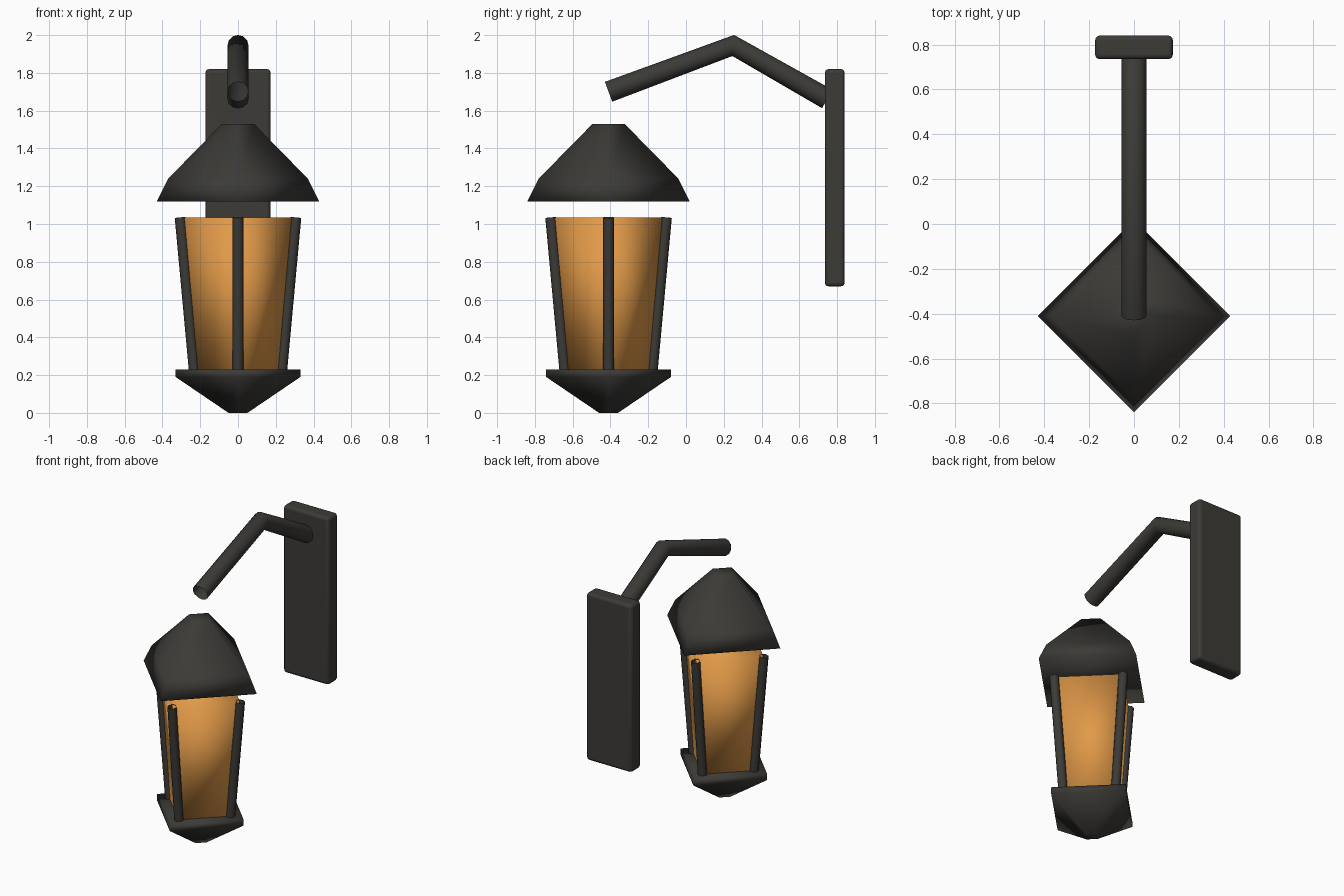
import bpy, bmesh, math
from mathutils import Vector

cube = bpy.data.objects.get("Cube")
if cube:
    bpy.data.objects.remove(cube, do_unlink=True)

LAMP_Y = -0.41


def material(name, color):
    mat = bpy.data.materials.new(name)
    mat.use_nodes = True
    mat.diffuse_color = color
    mat.node_tree.nodes["Principled BSDF"].inputs["Base Color"].default_value = color
    return mat


iron = material("dark_iron", (0.045, 0.043, 0.038, 1))
amber = material("amber_glass", (0.75, 0.32, 0.065, 1))


def add_mesh(name, bm, mat):
    bmesh.ops.recalc_face_normals(bm, faces=bm.faces)
    mesh = bpy.data.meshes.new(name)
    bm.to_mesh(mesh)
    bm.free()
    mesh.materials.append(mat)
    obj = bpy.data.objects.new(name, mesh)
    bpy.context.collection.objects.link(obj)
    return obj


def four_sided(name, profile, mat):
    """Stack square rings of (corner radius, height), corners on the axes."""
    bm = bmesh.new()
    rings = []
    for r, z in profile:
        corners = [i * math.pi / 2 for i in range(4)]
        rings.append([bm.verts.new((r * math.cos(a), r * math.sin(a), z)) for a in corners])
    for low, high in zip(rings, rings[1:]):
        for i in range(4):
            j = (i + 1) % 4
            bm.faces.new((low[i], low[j], high[j], high[i]))
    bm.faces.new(rings[0][::-1])
    bm.faces.new(rings[-1])
    obj = add_mesh(name, bm, mat)
    obj.location.y = LAMP_Y
    obj.data.shade_smooth()
    return obj


def tube(name, points, radius, resolution):
    """Open-ended round bar along a path."""
    curve = bpy.data.curves.new(name, "CURVE")
    curve.dimensions = "3D"
    curve.bevel_depth = radius
    curve.bevel_resolution = resolution
    spline = curve.splines.new("POLY")
    spline.points.add(len(points) - 1)
    for p, co in zip(spline.points, points):
        p.co = (*co, 1)
    curve.materials.append(iron)
    obj = bpy.data.objects.new(name, curve)
    bpy.context.collection.objects.link(obj)
    return obj


# Lantern body
four_sided("roof", [(0.43, 1.12), (0.37, 1.24), (0.085, 1.53)], iron)
four_sided("glass", [(0.232, 0.2), (0.3, 1.035)], amber)
four_sided("base", [(0.05, 0), (0.33, 0.19), (0.33, 0.23)], iron)

# Leaning corner posts
for i, side in enumerate(("left", "back", "right", "front")):
    out = Vector((math.cos(i * math.pi / 2), math.sin(i * math.pi / 2), 0))
    foot = out * 0.229 + Vector((0, LAMP_Y, 0.2))
    head = out * 0.306 + Vector((0, LAMP_Y, 1.035))
    tube(side + "_post", [foot, head], 0.029, 2)

# Bent support arm
tube("arm", [(0, LAMP_Y, 1.7), (0, 0.25, 1.945), (0, 0.748, 1.662)], 0.056, 4)

# Wall plate with rounded edges
bm = bmesh.new()
bmesh.ops.create_cube(bm, size=1)
bmesh.ops.scale(bm, vec=(0.346, 0.105, 1.15), verts=bm.verts)
plate = add_mesh("wall_plate", bm, iron)
plate.location = (0, 0.7875, 1.245)
bevel = plate.modifiers.new("edge_bevel", "BEVEL")
bevel.width = 0.02
bevel.segments = 3
bpy.context.view_layer.objects.active = plate
plate.select_set(True)
bpy.ops.object.shade_smooth_by_angle(angle=math.radians(40))
